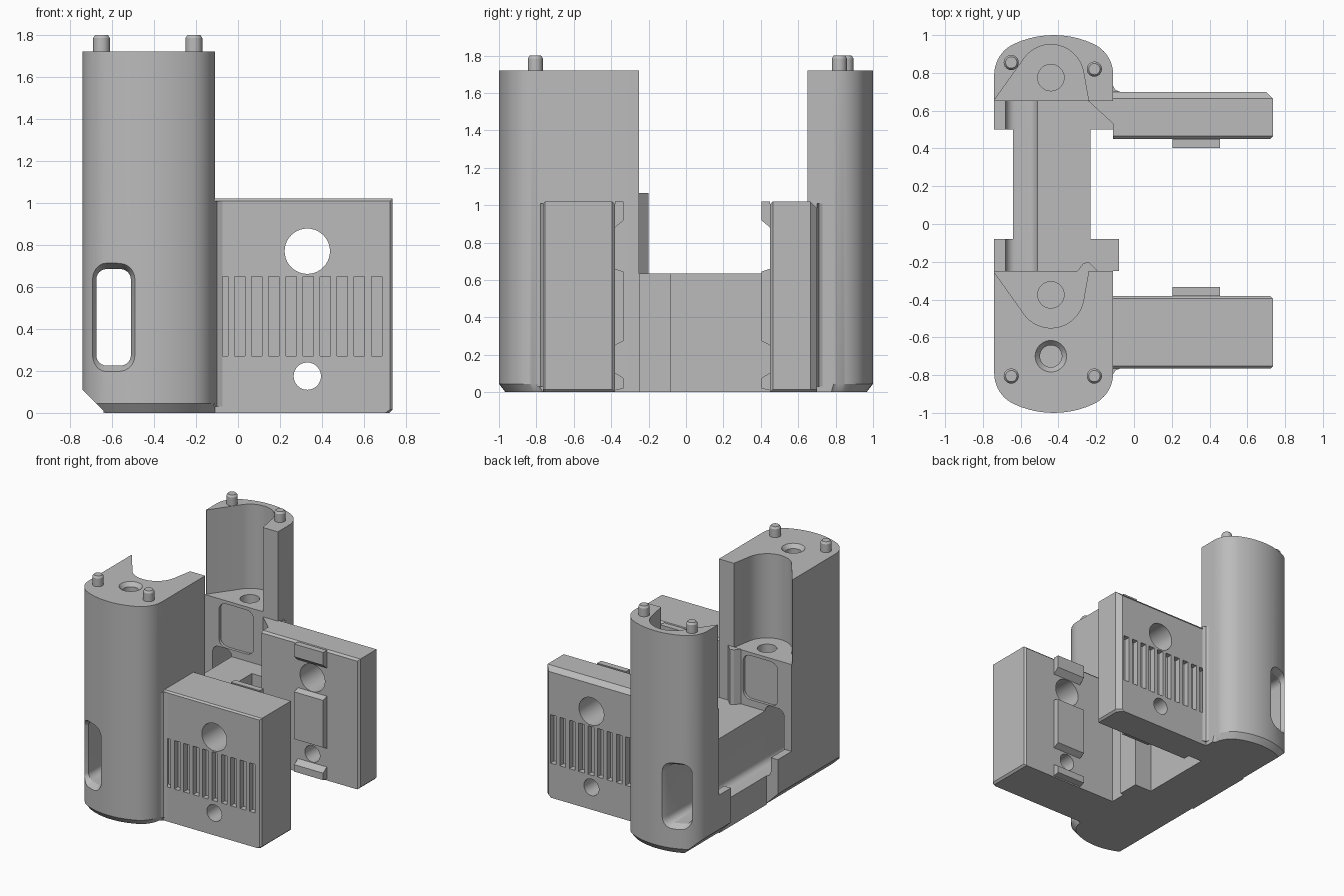
import bpy, bmesh, math
from mathutils import Vector

if "Cube" in bpy.data.objects:
    bpy.data.objects.remove(bpy.data.objects["Cube"])

grey = bpy.data.materials.new("plain grey")
grey.diffuse_color = (0.5, 0.5, 0.5, 1)
grey.use_nodes = True
grey.node_tree.nodes["Principled BSDF"].inputs["Base Color"].default_value = grey.diffuse_color


def loft(name, rings):
    """Closed solid skinned through rings of equal point count."""
    bm = bmesh.new()
    vs = [[bm.verts.new(p) for p in r] for r in rings]
    n = len(vs[0])
    for a, b in zip(vs, vs[1:]):
        for i in range(n):
            j = (i + 1) % n
            bm.faces.new((a[i], a[j], b[j], b[i]))
    bm.faces.new(vs[0][::-1])
    bm.faces.new(vs[-1])
    bmesh.ops.recalc_face_normals(bm, faces=bm.faces)
    me = bpy.data.meshes.new(name)
    bm.to_mesh(me)
    bm.free()
    me.materials.append(grey)
    ob = bpy.data.objects.new(name, me)
    bpy.context.collection.objects.link(ob)
    return ob


def prism(name, pts, axis, lo, hi):
    """Extrude a 2D outline along x, y or z."""
    def put(p, t):
        q = list(p)
        q.insert("xyz".index(axis), t)
        return q
    return loft(name, [[put(p, t) for p in pts] for t in (lo, hi)])


def rect(x0, x1, z0, z1):
    return [(x0, z0), (x1, z0), (x1, z1), (x0, z1)]


def arc(cx, cy, r, a0, a1, n=10):
    return [(cx + r * math.cos(math.radians(a0 + (a1 - a0) * i / n)),
             cy + r * math.sin(math.radians(a0 + (a1 - a0) * i / n))) for i in range(n + 1)]


def circle(cx, cy, r, n=40):
    return arc(cx, cy, r, 0, 360, n)[:-1]


def round_rect(x0, x1, z0, z1, r):
    return (arc(x0 + r, z0 + r, r, 180, 270, 6) + arc(x1 - r, z0 + r, r, 270, 360, 6)
            + arc(x1 - r, z1 - r, r, 0, 90, 6) + arc(x0 + r, z1 - r, r, 90, 180, 6))


def activate(ob):
    bpy.ops.object.select_all(action='DESELECT')
    ob.select_set(True)
    bpy.context.view_layer.objects.active = ob


def combine(ob, other, op='DIFFERENCE'):
    activate(ob)
    m = ob.modifiers.new("cut", 'BOOLEAN')
    m.operation, m.object, m.solver = op, other, 'EXACT'
    bpy.ops.object.modifier_apply(modifier=m.name)
    bpy.data.objects.remove(other)


def chamfer(ob, width, rule):
    bm = bmesh.new()
    bm.from_mesh(ob.data)
    edges = [e for e in bm.edges if rule(e.verts[0].co, e.verts[1].co)]
    bmesh.ops.bevel(bm, geom=edges, offset=width, segments=1, affect='EDGES')
    bm.to_mesh(ob.data)
    bm.free()


def smooth(ob):
    activate(ob)
    bpy.ops.object.shade_smooth_by_angle(angle=math.radians(30))


MID = -0.425


def edge_cut():
    # wide chamfer along the lower left edge
    return prism("cutter", [(-0.8, 0.17), (-0.8, -0.06), (-0.57, -0.06)], 'y', -1.2, 1.2)


def tower(name, s, face, pegs):
    depth = 1 - face
    # outline in (x, distance outward from inner face)
    half = arc(-0.56, depth - 0.21, 0.18, 180, 115, 12)
    sweep = [(MID + 0.499 * math.sin(math.radians(a)),
              depth - 0.499 * (1 - math.cos(math.radians(a)))) for a in (-20, -15, -10, -5)]
    curve = half + sweep
    curve = curve + [(MID, depth)] + [(2 * MID - x, d) for x, d in curve[::-1]]
    outline = [(-0.74, 0)] + curve + [(-0.11, 0)]
    Y = lambda d: s * (face + d)
    k = 1 - 0.035 / depth
    low = [(x if d < depth - 0.2 else MID + (x - MID) * 0.93, d * k) for x, d in outline]
    body = loft(name, [[(x, Y(d), 0) for x, d in low],
                       [(x, Y(d), 0.045) for x, d in outline],
                       [(x, Y(d), 1.72) for x, d in outline]])
    combine(body, edge_cut())
    # curved pocket above the shelf
    pocket = [(-0.75, -0.05), (-0.75, 0.012), (-0.735, 0.012)]
    pocket += arc(-0.44, 0.125, 0.175, 141, 10, 20) + [(-0.24, 0.0), (-0.24, -0.05)]
    combine(body, prism("cutter", [(x, Y(d)) for x, d in pocket], 'z', 1.06, 1.9))
    # screw hole in the shelf
    combine(body, prism("cutter", circle(-0.44, Y(0.125), 0.07), 'z', 0.75, 1.2))
    # shallow panel in the face below the shelf
    a, b = sorted((Y(-0.05), Y(0.022)))
    combine(body, prism("cutter", round_rect(-0.62, -0.32, 0.69, 1.035, 0.06), 'y', a, b))
    # long window with a flared rim following the curved wall
    a, b = sorted((Y(-0.1), s * 1.2))
    combine(body, prism("cutter", round_rect(-0.675, -0.51, 0.225, 0.685, 0.05), 'y', a, b))
    wall = lambda x: 0.905 + (x + 0.695) * 0.4
    big = round_rect(-0.715, -0.47, 0.185, 0.725, 0.09)
    inner = round_rect(-0.675, -0.51, 0.225, 0.685, 0.05)
    combine(body, loft("cutter", [[(x, s * (wall(x) + 0.045), z) for x, z in big],
                                  [(x, s * (wall(x) - 0.025), z) for x, z in inner]]))
    if s < 0:
        # countersunk hole in the top
        combine(body, loft("cutter", [[(x, y, z) for x, y in circle(-0.44, -0.7, r)]
                                      for r, z in ((0.058, 1.2), (0.058, 1.69), (0.085, 1.722))]))
    smooth(body)
    # locating pegs
    for i, (x, y) in enumerate(pegs):
        p = loft(f"{name}_peg_{i + 1}", [[(px, py, z) for px, py in circle(x, y, r, 24)]
                                         for r, z in ((0.04, 1.72), (0.04, 1.785), (0.03, 1.8))])
        smooth(p)


tower("front_tower", -1, 0.25, [(-0.65, -0.805), (-0.21, -0.805)])
tower("back_tower", 1, 0.65, [(-0.65, 0.855), (-0.21, 0.82)])

# bridge and its end blocks, with the open cable channel on the left
channel = [(-0.51, 0.635)] + arc(-0.56, 0.275, 0.05, 0, -90, 6)
lip = arc(-0.63, 0.275, 0.05, 270, 180, 6) + [(-0.68, 0.38), (-0.74, 0.38), (-0.74, 0.11)]
for name, right, y0, y1 in (("front_block", -0.08, -0.25, -0.08), ("back_block", -0.11, 0.5, 0.65)):
    smooth(prism(name, [(-0.63, 0), (right, 0), (right, 0.635)] + channel + lip, 'y', y0, y1))
smooth(prism("bridge", [(-0.64, 0), (-0.23, 0), (-0.23, 0.635)] + channel + [(-0.64, 0.226)],
             'y', -0.08, 0.5))

# small clip nub and diagonal gusset beside the shelves
prism("clip_nub", [(-0.30, -0.25), (-0.27, -0.21), (-0.24, -0.2), (-0.19, -0.25)], 'z', 0.635, 1.065)
prism("gusset", [(-0.24, 0.65), (-0.11, 0.53), (-0.11, 0.65)], 'z', 0.635, 1.02)


def arm(name, s, inner, outer, bevel_out):
    a, b = sorted((s * inner, s * outer))
    body = prism(name, rect(-0.11, 0.735, a, b), 'z', 0, 1.02)
    # larger chamfer on the outer top and end edges
    chamfer(body, bevel_out, lambda p, q: min(s * p.y, s * q.y) > outer - 0.001
            and (min(p.z, q.z) > 1.01 or min(p.x, q.x) > 0.73))
    chamfer(body, 0.015, lambda p, q: (max(s * p.y, s * q.y) < inner + 0.001
            and (min(p.z, q.z) > 1.01 or min(p.x, q.x) > 0.73))
            or (max(p.z, q.z) < 0.001 and min(p.x, q.x) > -0.1))
    # two round through holes
    for z, r in ((0.77, 0.108), (0.175, 0.065)):
        combine(body, prism("cutter", circle(0.33, z, r), 'y', -1.1 if s < 0 else 0.2,
                            -0.2 if s < 0 else 1.1))
    # row of vent grooves on the outer side
    a, b = sorted((s * (outer - 0.045), s * (outer + 0.1)))
    for i in range(10):
        x = 0.66 - 0.0815 * i
        combine(body, prism("cutter", rect(x - 0.025, x + 0.025, 0.27, 0.65), 'y', a, b))
    smooth(body)
    # gripping pads on the inner side
    pads = {"upper": [(0, 0.88), (0.047, 0.92), (0.047, 1.02), (0, 1.02)],
            "middle": [(0, 0.25), (0.047, 0.275), (0.047, 0.645), (0, 0.66)],
            "lower": [(0, 0.01), (0.047, 0.02), (0.047, 0.075), (0, 0.105)]}
    for k, prof in pads.items():
        prism(f"{name}_{k}_pad", [(s * (inner - d), z) for d, z in prof], 'x', 0.205, 0.455)
    # fillet against the tower
    prism(f"{name}_fillet", [(-0.11, s * outer), (-0.075, s * outer),
                             (-0.1, s * (outer + 0.012)), (-0.11, s * (outer + 0.03))], 'z', 0.03, 1.01)


arm("front_arm", -1, 0.38, 0.765, 0.012)
arm("back_arm", 1, 0.45, 0.70, 0.035)
